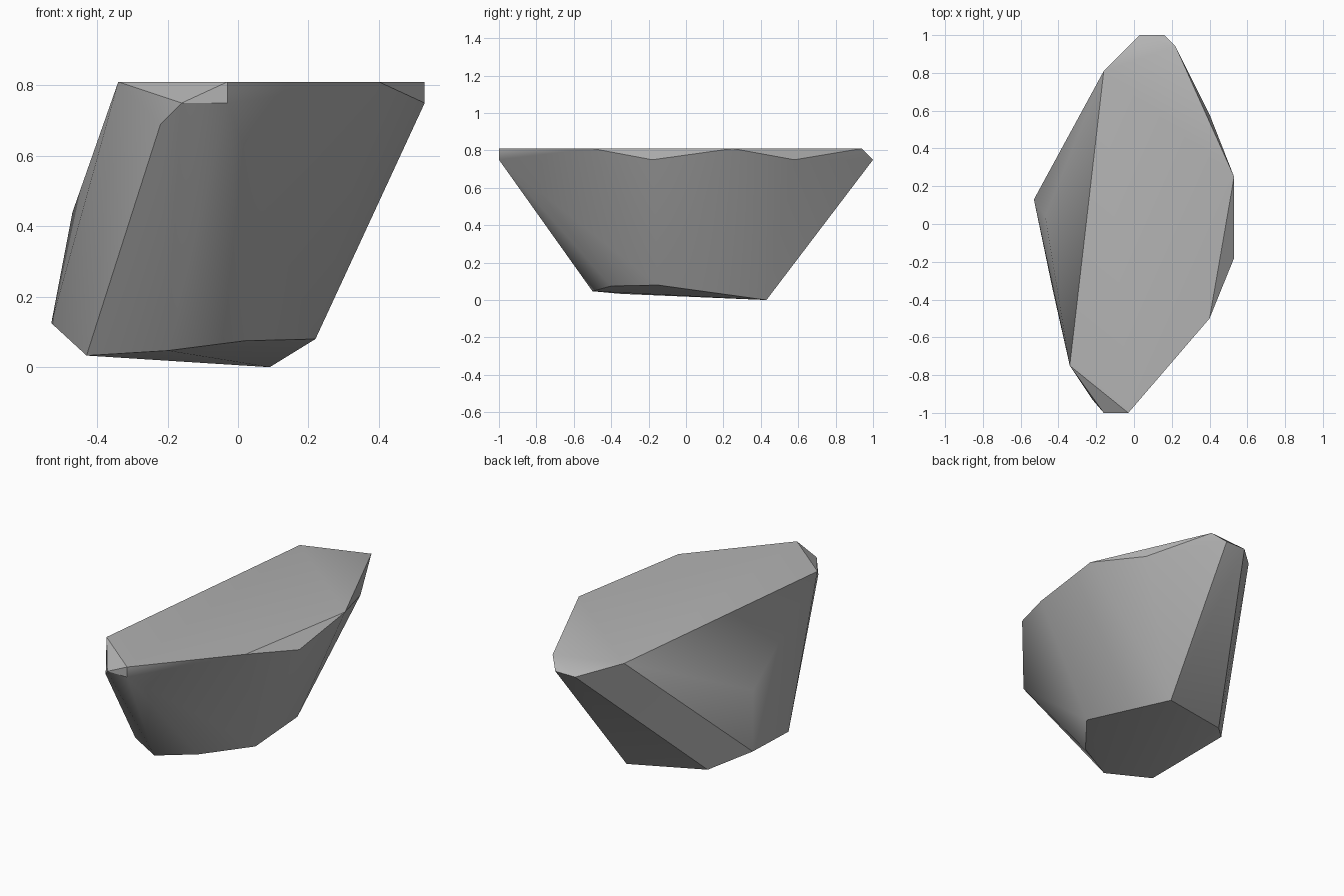
import bpy
import bmesh
import math

default_cube = bpy.data.objects.get("Cube")
if default_cube:
    bpy.data.objects.remove(default_cube, do_unlink=True)


def make_material(name, colour):
    material = bpy.data.materials.new(name)
    material.use_nodes = True
    material.diffuse_color = colour
    shader = next(n for n in material.node_tree.nodes if n.type == "BSDF_PRINCIPLED")
    shader.inputs["Base Color"].default_value = colour
    shader.inputs["Roughness"].default_value = 0.9
    return material


def make_hull(name, corners, material):
    """Wrap a faceted solid around its corner points."""
    bm = bmesh.new()
    for corner in corners:
        bm.verts.new(corner)
    hull = bmesh.ops.convex_hull(bm, input=bm.verts)
    # Discard corners that fall inside the solid
    spare = [v for v in bm.verts if not v.link_faces]
    bmesh.ops.delete(bm, geom=spare, context="VERTS")
    # Merge the coplanar triangles into clean facets
    bmesh.ops.dissolve_limit(bm, angle_limit=math.radians(1),
                             verts=bm.verts, edges=bm.edges)
    bmesh.ops.recalc_face_normals(bm, faces=bm.faces)
    mesh = bpy.data.meshes.new(name)
    bm.to_mesh(mesh)
    bm.free()
    mesh.materials.append(material)
    obj = bpy.data.objects.new(name, mesh)
    bpy.context.collection.objects.link(obj)
    return obj


# Flat upper face, one height all round
TOP = 0.81
plateau = [(x, y, TOP) for x, y in (
    (0.53, 0.25), (0.4, -0.5), (-0.03, -1), (-0.34, -0.75),
    (-0.16, 0.81), (0.22, 0.94))]

# Chipped rim just below the upper face
RIM = 0.75
rim = [(x, y, RIM) for x, y in (
    (0.53, -0.18), (0.4, 0.58), (0.16, 1), (0.03, 1),
    (-0.03, -1), (-0.16, -1))]

# Corners on the leaning side
flank = [(-0.22, -0.93, 0.69), (-0.47, 0.04, 0.44), (-0.53, 0.13, 0.125)]

# Narrow, slightly tilted underside
base = [
    (0.22, -0.15, 0.08), (0.09, 0.43, 0), (-0.36, 0.31, 0.04),
    (-0.43, -0.35, 0.033), (-0.2, -0.5, 0.047), (0.02, -0.4, 0.075)]

stone_grey = make_material("stone grey", (0.45, 0.45, 0.45, 1))
rock = make_hull("rock", plateau + rim + flank + base, stone_grey)

# Soft shading on gentle facets, crisp chipped edges
bpy.ops.object.select_all(action="DESELECT")
rock.select_set(True)
bpy.context.view_layer.objects.active = rock
bpy.ops.object.shade_smooth_by_angle(angle=math.radians(30))
